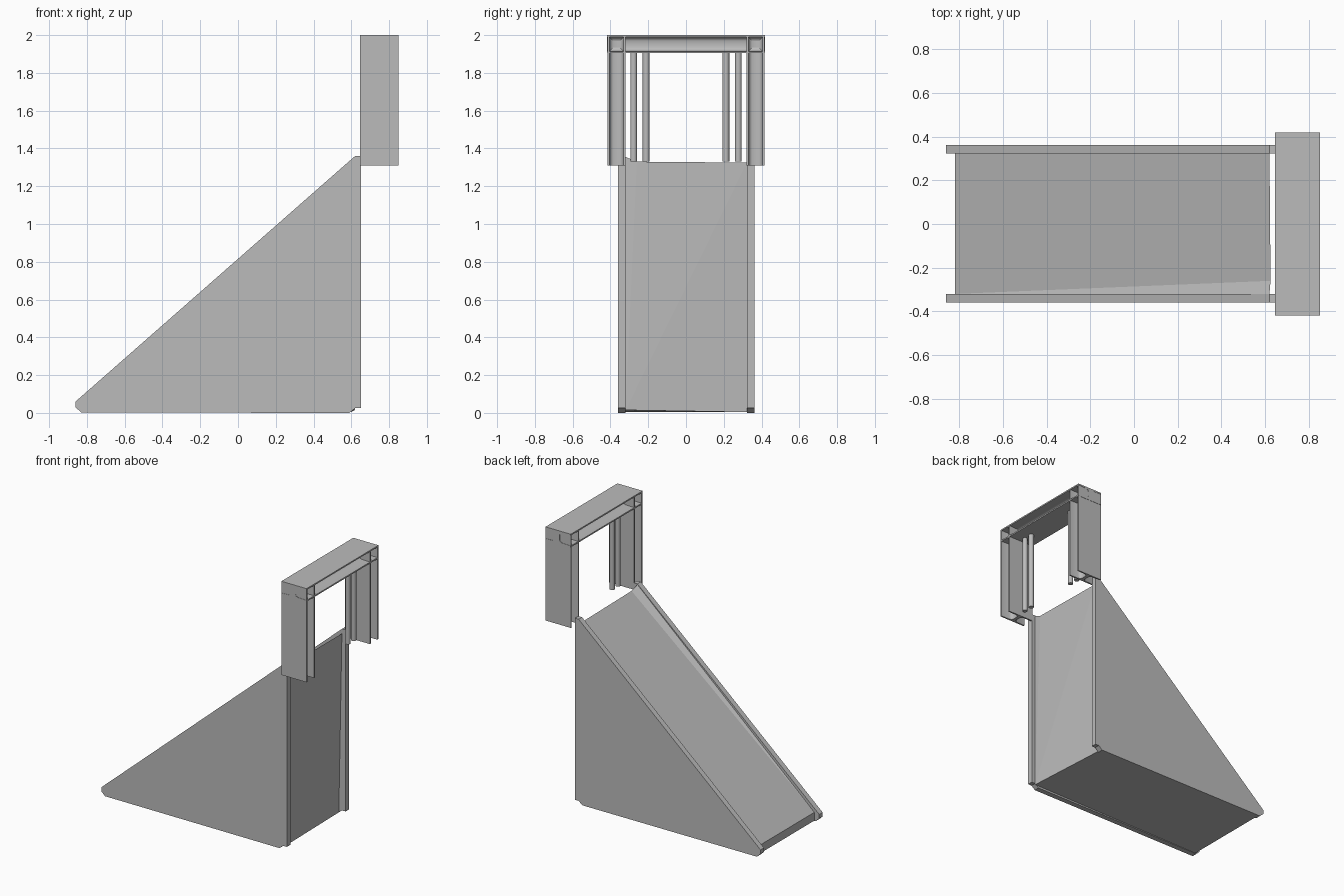
import bpy, bmesh, math
from mathutils import Vector

if "Cube" in bpy.data.objects:
    bpy.data.objects.remove(bpy.data.objects["Cube"], do_unlink=True)

grey = bpy.data.materials.new("plain grey")
grey.use_nodes = True
colour = (0.5, 0.5, 0.5, 1)
grey.diffuse_color = colour
grey.node_tree.nodes["Principled BSDF"].inputs["Base Color"].default_value = colour


def finish(name, bm, smooth=False):
    bmesh.ops.recalc_face_normals(bm, faces=bm.faces)
    mesh = bpy.data.meshes.new(name)
    bm.to_mesh(mesh)
    bm.free()
    mesh.materials.append(grey)
    ob = bpy.data.objects.new(name, mesh)
    bpy.context.collection.objects.link(ob)
    if smooth:
        bpy.ops.object.select_all(action='DESELECT')
        ob.select_set(True)
        bpy.context.view_layer.objects.active = ob
        bpy.ops.object.shade_smooth_by_angle(angle=math.radians(50))
    return ob


def extrude(name, points, offset, smooth=False):
    """Sweep a closed outline of 3D points along an offset."""
    bm = bmesh.new()
    face = bm.faces.new([bm.verts.new(p) for p in points])
    grown = bmesh.ops.extrude_face_region(bm, geom=[face], use_keep_orig=True)
    moved = [v for v in grown["geom"] if isinstance(v, bmesh.types.BMVert)]
    bmesh.ops.translate(bm, verts=moved, vec=Vector(offset))
    return finish(name, bm, smooth)


def i_section(half_width, half_depth):
    """Outline of an I-beam with filleted web, as (width, depth) pairs."""
    w, h = half_width, half_depth
    quarter = [(w, h), (w, h - 0.01), (0.035, h - 0.012),
               (0.018, h - 0.018), (0.012, h - 0.03)]
    right = quarter + [(a, -b) for a, b in reversed(quarter)]
    return right + [(-a, -b) for a, b in right]


# Triangular side panels with clipped corners
panel = [(-0.86, 0.06), (-0.86, 0.03), (-0.83, 0.002), (0.59, 0.0),
         (0.62, 0.025), (0.65, 0.025), (0.65, 1.36), (0.62, 1.36)]
for side, y in (("right", -0.36), ("left", 0.322)):
    extrude(side + "_side_panel", [(x, y, z) for x, z in panel], (0, 0.04, 0))

# Closed wedge between the panels, with a fold along one edge of the chute
bm = bmesh.new()
toe_r, toe_l, low_r, low_l, fold, top_r, top_l, heel_r, heel_l = [
    bm.verts.new(p) for p in (
        (-0.82, -0.32, 0.065), (-0.82, 0.322, 0.065),
        (-0.82, -0.32, 0.004), (-0.82, 0.322, 0.004),
        (0.625, -0.26, 1.33), (0.62, -0.32, 1.355), (0.62, 0.322, 1.325),
        (0.62, -0.32, 0.015), (0.595, 0.322, 0.004))]
for corners in ((toe_r, fold, top_l, toe_l), (toe_r, top_r, fold),
                (toe_r, toe_l, low_l, low_r), (low_r, low_l, heel_l, heel_r),
                (heel_r, heel_l, top_l), (heel_r, top_l, fold), (heel_r, fold, top_r),
                (low_r, heel_r, top_r, toe_r), (low_l, toe_l, top_l, heel_l)):
    bm.faces.new(corners)
finish("slide_wedge", bm)

# Gate of I-beams at the top of the slide
GATE_X = 0.748
outline = i_section(0.1025, 0.048)
for side, sign in (("right", -1), ("left", 1)):
    extrude(side + "_gate_post",
            [(GATE_X + a, sign * 0.368 + b, 1.31) for a, b in outline],
            (0, 0, 0.689), True)
extrude("gate_top_beam", [(GATE_X + a, -0.418, 1.952 + b) for a, b in outline],
        (0, 0.836, 0), True)

# Hanging round poles, two on each side
for side, sign in (("right", -1), ("left", 1)):
    for place, y in (("inner", 0.211), ("outer", 0.277)):
        ring = [math.tau * i / 16 for i in range(16)]
        extrude(side + "_" + place + "_pole",
                [(GATE_X + 0.018 * math.cos(t), sign * y + 0.018 * math.sin(t), 1.33)
                 for t in ring], (0, 0, 0.58), True)
